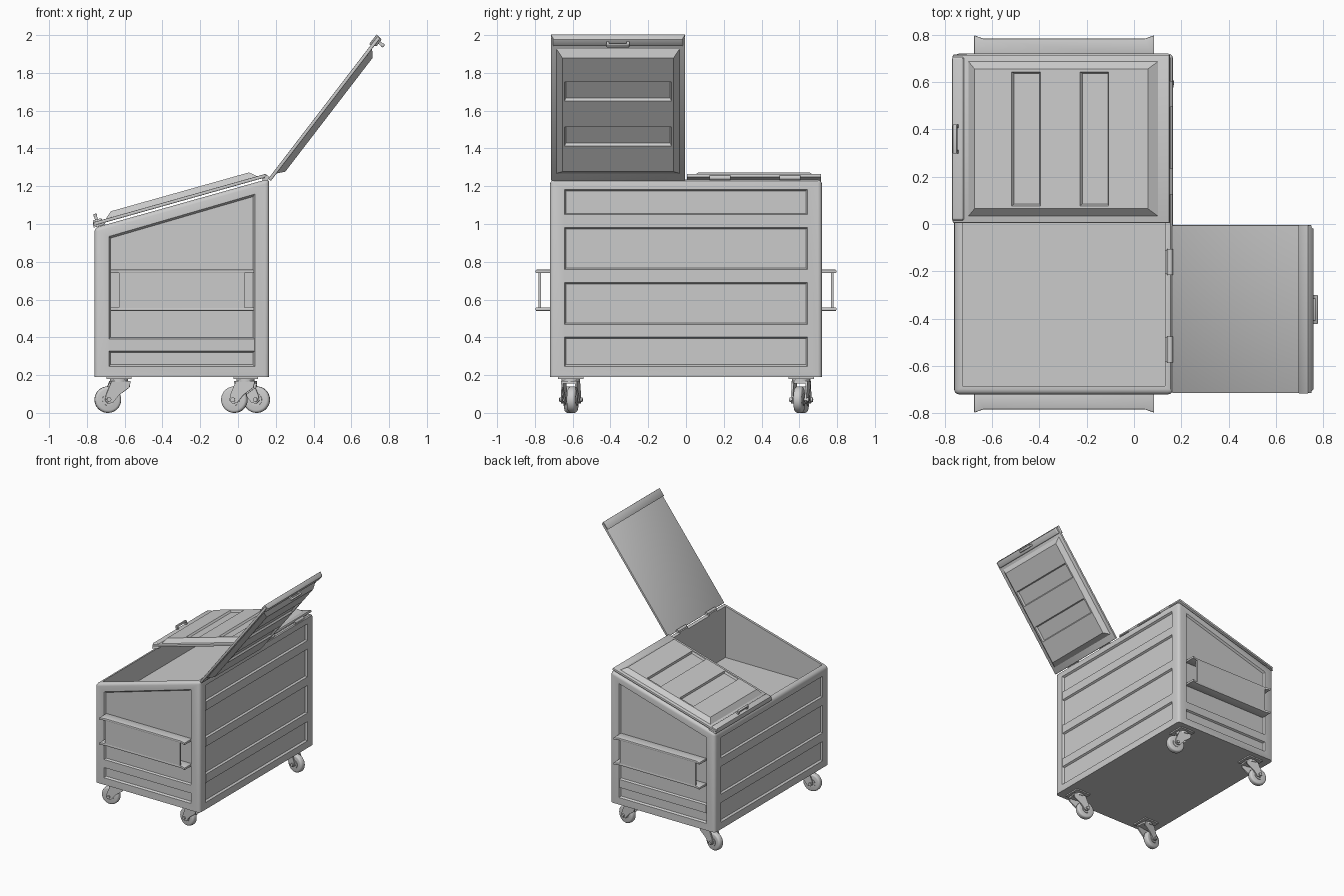
import bpy, bmesh, math
from mathutils import Matrix, Vector

if "Cube" in bpy.data.objects:
    bpy.data.objects.remove(bpy.data.objects["Cube"])

COL = bpy.context.scene.collection
I4 = Matrix.Identity(4)


def make(name, bm, mat=I4):
    bmesh.ops.recalc_face_normals(bm, faces=bm.faces)
    me = bpy.data.meshes.new(name)
    bm.to_mesh(me)
    bm.free()
    ob = bpy.data.objects.new(name, me)
    COL.objects.link(ob)
    ob.matrix_world = mat
    return ob


def loft(name, a, b, mat=I4, bevel=0, seg=2, pick=lambda e: True):
    """Solid between two matching point loops, optionally bevelled."""
    bm = bmesh.new()
    va, vb = [bm.verts.new(p) for p in a], [bm.verts.new(p) for p in b]
    bm.faces.new(va)
    bm.faces.new(vb)
    n = len(a)
    for i in range(n):
        j = (i + 1) % n
        bm.faces.new((va[i], va[j], vb[j], vb[i]))
    bmesh.ops.recalc_face_normals(bm, faces=bm.faces)
    if bevel:
        bmesh.ops.bevel(bm, geom=[e for e in bm.edges if pick(e)], offset=bevel,
                        segments=seg, profile=0.5, affect='EDGES')
    return make(name, bm, mat)


def rect(x0, x1, y0, y1, z):
    return [(x0, y0, z), (x1, y0, z), (x1, y1, z), (x0, y1, z)]


def box(name, x0, x1, y0, y1, z0, z1, mat=I4, bevel=0):
    return loft(name, rect(x0, x1, y0, y1, z0), rect(x0, x1, y0, y1, z1), mat, bevel)


def cyl(name, r, length, mat, seg=24, bevel=0):
    bm = bmesh.new()
    bmesh.ops.create_cone(bm, cap_ends=True, segments=seg, radius1=r, radius2=r, depth=length)
    if bevel:
        rims = [e for e in bm.edges if abs(e.verts[0].co.z - e.verts[1].co.z) < 1e-5]
        bmesh.ops.bevel(bm, geom=rims, offset=bevel, segments=3, profile=0.5, affect='EDGES')
    return make(name, bm, mat)


def cut(ob, cutters):
    """Subtract the cutters and bake the result."""
    for c in cutters:
        m = ob.modifiers.new("cut", 'BOOLEAN')
        m.operation, m.solver, m.object = 'DIFFERENCE', 'EXACT', c
    bpy.context.view_layer.update()
    dg = bpy.context.evaluated_depsgraph_get()
    me = bpy.data.meshes.new_from_object(ob.evaluated_get(dg))
    ob.modifiers.clear()
    ob.data = me
    for c in cutters:
        bpy.data.objects.remove(c)


def xz(pts, y):
    return [(x, y, z) for x, z in pts]


def yz(pts, x):
    return [(x, y, z) for y, z in pts]


def quad(a0, a1, z0, z1):
    return [(a0, z0), (a1, z0), (a1, z1), (a0, z1)]


# Bin body: sloped-top prism with rounded corners, cavity and recessed side panels
profile = [(-0.76, 0.19), (0.165, 0.19), (0.165, 1.24), (-0.76, 0.98)]
body = loft("bin_body", xz(profile, -0.72), xz(profile, 0.72), bevel=0.022, seg=3,
            pick=lambda e: max(v.co.z for v in e.verts) > 0.5)
D = 0.015
side_out = [(-0.685, 0.245), (0.09, 0.245), (0.09, 1.16), (-0.685, 0.935)]
side_in = [(-0.675, 0.255), (0.08, 0.255), (0.08, 1.145), (-0.675, 0.925)]
cutters = [box("cavity_cutter", -0.725, 0.13, -0.685, 0.685, 0.82, 1.5)]
for s in (-1, 1):
    cutters.append(loft("side_cutter", xz(side_out, s * 0.722), xz(side_in, s * (0.72 - D))))
for x, s, top in ((0.165, 1, 1.185), (-0.76, -1, 0.925)):
    cutters.append(loft("panel_cutter", yz(quad(-0.645, 0.645, 0.245, top), x + s * 0.002),
                        yz(quad(-0.635, 0.635, 0.255, top - 0.01), x - s * D)))
cut(body, cutters)

# Raised ribs across the recessed panels
for label, x, s, zs in (("back", 0.165, 1, (0.395, 0.685, 0.975)), ("front", -0.76, -1, (0.395, 0.685))):
    for z in zs:
        loft(label + "_rib", yz(quad(-0.642, 0.642, z - 0.004, z + 0.084), x - s * (D + 0.004)),
             yz(quad(-0.642, 0.642, z + 0.006, z + 0.074), x - s * 0.001))
for s in (-1, 1):
    loft("side_rib", xz(quad(-0.682, 0.087, 0.317, 0.402), s * (0.716 - D)),
         xz(quad(-0.682, 0.087, 0.327, 0.392), s * 0.719))

# Fork sleeves on both ends: flared top and bottom plates plus an outer plate
plate = [(-0.675, 0.70), (-0.675, 0.797), (-0.635, 0.783), (0.045, 0.783), (0.085, 0.797), (0.085, 0.70)]
for s in (-1, 1):
    for label, z in (("top", 0.74), ("bottom", 0.54)):
        loft("sleeve_%s_plate" % label, [(x, s * y, z) for x, y in plate],
             [(x, s * y, z + 0.018) for x, y in plate], bevel=0.004)
    y0, y1 = sorted((s * 0.768, s * 0.782))
    box("sleeve_outer_plate", -0.63, 0.035, y0, y1, 0.545, 0.752)


# Lids: slab, tapered raised panel with two grooves, front lip and handle
def lid(name, mat):
    box(name + "_slab", -0.95, 0, 0.005, 0.715, 0.006, 0.024, mat, 0.004)
    panel = loft(name + "_panel", rect(-0.885, -0.045, 0.03, 0.69, 0.02),
                 rect(-0.845, -0.085, 0.065, 0.655, 0.055), mat)
    cut(panel, [loft("groove_cutter", rect(c - 0.064, c + 0.064, 0.076, 0.644, 0.057),
                     rect(c - 0.056, c + 0.056, 0.084, 0.636, 0.04), mat) for c in (-0.62, -0.32)])
    loft(name + "_lip", rect(-0.957, -0.89, 0.003, 0.717, -0.004),
         rect(-0.95, -0.905, 0.02, 0.70, 0.034), mat, 0.004)
    for y in (0.305, 0.413):
        box(name + "_handle_leg", -0.938, -0.922, y - 0.007, y + 0.007, 0.03, 0.058, mat)
    box(name + "_handle_grip", -0.94, -0.92, 0.297, 0.421, 0.05, 0.065, mat, 0.005)


hinge = Vector((0.155, 0, 1.243))
lid("closed_lid", Matrix.Translation(hinge) @ Matrix.Rotation(math.radians(-15.7), 4, 'Y'))
lid("open_lid", Matrix.Translation(hinge + Vector((0, -0.72, 0))) @ Matrix.Rotation(math.radians(127.5), 4, 'Y'))

# Hinges along the high edge
for y in (-0.53, -0.16, 0.18, 0.55):
    cyl("hinge_pin", 0.012, 0.11, Matrix.Translation((0.152, y, 1.245)) @ Matrix.Rotation(math.pi / 2, 4, 'X'), 12)
    box("hinge_plate", 0.13, 0.158, y - 0.05, y + 0.05, 1.215, 1.243)


# Swivel casters
fork = [(-0.045, 0.168), (0.055, 0.168), (0.05, 0.135), (-0.005, 0.095),
        (-0.04, 0.052), (-0.065, 0.05), (-0.08, 0.065), (-0.075, 0.095)]
quarter = Matrix.Rotation(math.pi / 2, 4, 'X')


def caster(x, y, angle):
    at = Matrix.Translation((x, y, 0))
    m = at @ Matrix.Rotation(math.radians(angle), 4, 'Z')
    box("caster_plate", -0.065, 0.065, -0.068, 0.068, 0.18, 0.195, at)
    cyl("caster_swivel", 0.048, 0.022, m @ Matrix.Translation((0, 0, 0.175)))
    box("caster_fork_crown", -0.045, 0.055, -0.042, 0.042, 0.156, 0.17, m)
    for s in (-1, 1):
        loft("caster_fork_side", xz(fork, s * 0.032), xz(fork, s * 0.042), m)
    w = m @ Matrix.Translation((-0.06, 0, 0.07)) @ quarter
    cyl("caster_wheel", 0.07, 0.046, w, 32, 0.014)
    cyl("caster_hub", 0.032, 0.056, w, 20)
    cyl("caster_axle", 0.012, 0.104, w, 12)


for x, y, angle in ((-0.63, -0.61, 8), (-0.63, 0.61, -10), (0.04, -0.61, -10), (0.04, 0.61, 170)):
    caster(x, y, angle)

# Smooth the rounded parts, keep edges sharp
bpy.ops.object.select_all(action='DESELECT')
for ob in COL.objects:
    ob.select_set(True)
bpy.context.view_layer.objects.active = body
bpy.ops.object.shade_smooth_by_angle(angle=math.radians(32))
